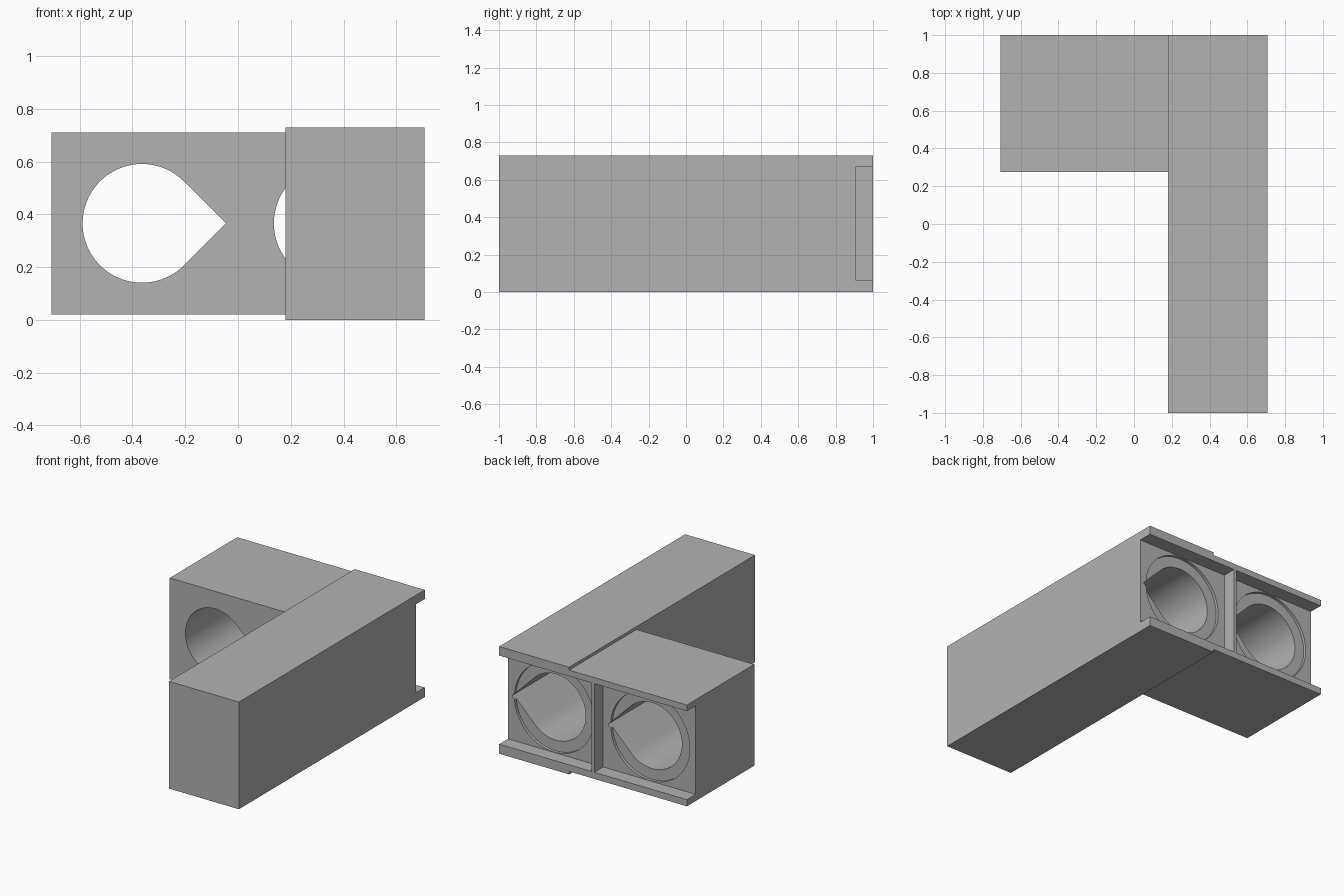
import bpy, bmesh, math

cube = bpy.data.objects.get("Cube")
if cube:
    bpy.data.objects.remove(cube, do_unlink=True)

grey = bpy.data.materials.new("light grey")
grey.use_nodes = True
colour = (0.448, 0.448, 0.448, 1)
grey.diffuse_color = colour
grey.node_tree.nodes["Principled BSDF"].inputs["Base Color"].default_value = colour


def prism(name, outline, y0, y1):
    """Extrude an x-z outline from y0 to y1."""
    bm = bmesh.new()
    face = bm.faces.new([bm.verts.new((x, y0, z)) for x, z in outline])
    grown = bmesh.ops.extrude_face_region(bm, geom=[face])["geom"]
    verts = [g for g in grown if isinstance(g, bmesh.types.BMVert)]
    bmesh.ops.translate(bm, verts=verts, vec=(0, y1 - y0, 0))
    bmesh.ops.recalc_face_normals(bm, faces=bm.faces)
    mesh = bpy.data.meshes.new(name)
    bm.to_mesh(mesh)
    bm.free()
    mesh.materials.append(grey)
    obj = bpy.data.objects.new(name, mesh)
    bpy.context.collection.objects.link(obj)
    return obj


def rect(x0, x1, z0, z1):
    return [(x0, z0), (x1, z0), (x1, z1), (x0, z1)]


def arc(cx, r, start, end, steps):
    angles = [math.radians(start + (end - start) * i / steps) for i in range(steps + 1)]
    return [(cx + r * math.cos(a), MID_Z + r * math.sin(a)) for a in angles]


def combine(target, tool, operation):
    """Apply a boolean and remove the tool."""
    mod = target.modifiers.new("boolean", "BOOLEAN")
    mod.operation = operation
    mod.solver = "EXACT"
    mod.object = tool
    bpy.context.view_layer.objects.active = target
    bpy.ops.object.modifier_apply(modifier=mod.name)
    bpy.data.objects.remove(tool, do_unlink=True)


MID_Z, RADIUS, SEAT_Y = 0.366, 0.225, 0.905

# Long beam joined to the slightly lower side block
body = prism("bracket_body", rect(0.18, 0.707, 0, 0.73), -1, 1)
side = prism("side_block", rect(-0.707, 0.3, 0.02, 0.71), 0.275, 1)
combine(body, side, "UNION")

# Open channel along the back, split by a thin divider
for x0, x1 in ((-0.8, -0.01), (0.01, 0.8)):
    combine(body, prism("channel_cutter", rect(x0, x1, 0.065, 0.668), SEAT_Y, 1.1), "DIFFERENCE")

# Teardrop bores, each with a shallow round seat
for cx in (-0.364, 0.361):
    seat = arc(cx, 0.298, 0, 356.25, 95)
    combine(body, prism("seat_cutter", seat, SEAT_Y - 0.02, SEAT_Y + 0.02), "DIFFERENCE")
    drop = arc(cx, RADIUS, 45, 315, 72) + [(cx + RADIUS * math.sqrt(2), MID_Z)]
    combine(body, prism("bore_cutter", drop, 0.262, SEAT_Y + 0.04), "DIFFERENCE")

# Smooth bore walls, sharp edges
bpy.ops.object.select_all(action="DESELECT")
body.select_set(True)
bpy.context.view_layer.objects.active = body
bpy.ops.object.shade_smooth_by_angle(angle=math.radians(30))
